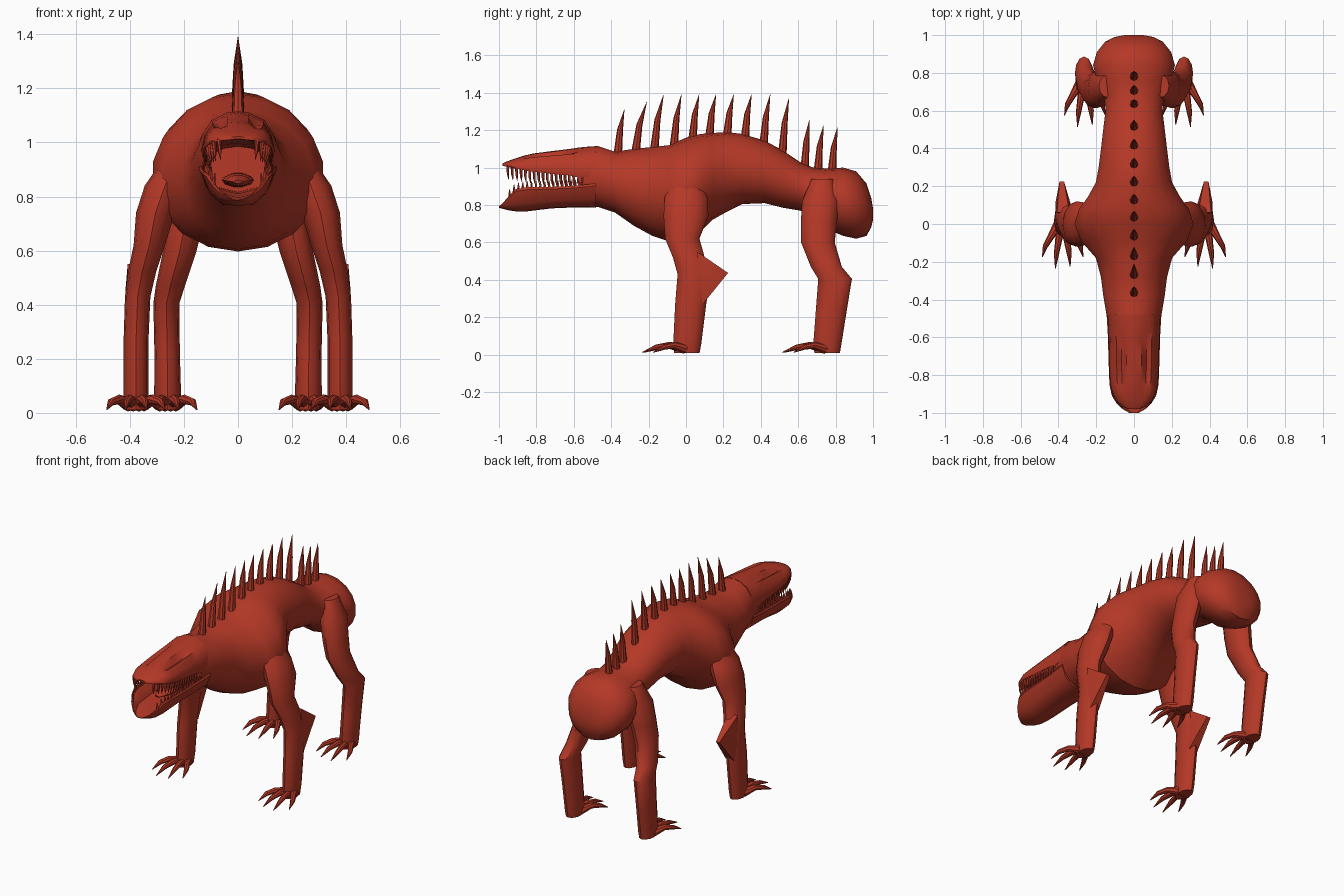
import bpy, bmesh, math
from mathutils import Vector

red = bpy.data.materials.new("brick red")
red.diffuse_color = (0.46, 0.04, 0.02, 1)


def loft(bm, rings):
    """Skin a list of closed rings and cap both ends."""
    vs = [[bm.verts.new(p) for p in r] for r in rings]
    n = len(vs[0])
    for a, b in zip(vs, vs[1:]):
        for i in range(n):
            bm.faces.new((a[i], a[(i + 1) % n], b[(i + 1) % n], b[i]))
    bm.faces.new(vs[0])
    bm.faces.new(vs[-1])


def tube(bm, pts, radii, n=6):
    """Tapered tube along a path of points."""
    pts = [Vector(p) for p in pts]
    rings = []
    for i, (p, r) in enumerate(zip(pts, radii)):
        d = pts[min(i + 1, len(pts) - 1)] - pts[max(i - 1, 0)]
        q = d.to_track_quat('Z', 'Y')
        rings.append([p + q @ Vector((r * math.cos(t), r * math.sin(t), 0))
                      for t in (2 * math.pi * k / n for k in range(n))])
    loft(bm, rings)


def finish(bm, name, mirror=False, angle=40):
    bmesh.ops.recalc_face_normals(bm, faces=bm.faces)
    me = bpy.data.meshes.new(name)
    bm.to_mesh(me)
    bm.free()
    ob = bpy.data.objects.new(name, me)
    bpy.context.collection.objects.link(ob)
    me.materials.append(red)
    if mirror:
        m = ob.modifiers.new("mirror", 'MIRROR')
        m.use_mirror_merge = False
    bpy.ops.object.select_all(action='DESELECT')
    ob.select_set(True)
    bpy.context.view_layer.objects.active = ob
    bpy.ops.object.shade_smooth_by_angle(angle=math.radians(angle))
    return ob


def both_sides(half, y):
    """Closed ring from a half section whose ends lie on x = 0."""
    return [(x, y, z) for x, z in half] + [(-x, y, z) for x, z in half[-2:0:-1]]


def lerp_path(path, y):
    """Interpolate a table (y, ...) that is sorted by falling y."""
    for a, b in zip(path, path[1:]):
        if b[0] <= y <= a[0]:
            t = (a[0] - y) / (a[0] - b[0])
            return [u + (v - u) * t for u, v in zip(a, b)]


# Body from the back of the mouth to the rump: y, top, bottom, half width
body = [(-.555, 1.11, .79, .125), (-.47, 1.115, .79, .15), (-.38, 1.085, .76, .165),
        (-.28, 1.10, .69, .178), (-.18, 1.11, .635, .205), (-.09, 1.12, .605, .285),
        (0, 1.16, .597, .32), (.08, 1.18, .66, .295), (.14, 1.185, .72, .25), (.22, 1.19, .765, .205),
        (.3, 1.18, .805, .19), (.42, 1.145, .81, .175), (.52, 1.09, .785, .163),
        (.61, 1.03, .77, .152), (.68, 1.0, .74, .165), (.76, .995, .67, .2),
        (.84, 1.0, .635, .22), (.91, .98, .62, .2), (.965, .915, .635, .155),
        (.99, .84, .68, .105), (1.0, .78, .72, .05)]
bm = bmesh.new()
loft(bm, [[(w * math.sin(a), y, (t + b) / 2 + (t - b) / 2 * math.cos(a))
           for a in (2 * math.pi * k / 18 for k in range(18))] for y, t, b, w in body])
finish(bm, "body")

# Upper jaw with two long grooves on top: y, top, lip, half width, groove depth
upper = [(-.48, 1.115, .95, .14, 0), (-.57, 1.108, .945, .135, 0), (-.62, 1.10, .958, .134, .022),
         (-.72, 1.088, .967, .132, .028), (-.82, 1.075, .978, .128, .022), (-.87, 1.063, .987, .122, 0),
         (-.93, 1.043, .998, .098, 0), (-.965, 1.03, 1.006, .065, 0), (-.98, 1.022, 1.01, .03, 0)]
bm = bmesh.new()
rings = []
for y, t, l, w, g in upper:
    h = t - l
    rings.append(both_sides([(0, t), (w * .3, t - h * .03), (w * .5, t - h * .12 - g), (w * .7, t - h * .2),
                             (w * .92, t - h * .5), (w, l + h * .15), (w * .96, l), (w * .8, l + h * .05),
                             (w * .4, l + h * .2), (0, l + h * .25)], y))
loft(bm, rings)
finish(bm, "upper_jaw")

# Lower jaw, an open trough: y, lip, bottom, half width
lower = [(-.48, .915, .787, .145), (-.6, .902, .787, .138), (-.72, .897, .782, .135),
         (-.85, .895, .766, .13), (-.91, .885, .766, .117), (-.95, .845, .772, .092),
         (-.98, .81, .78, .06), (-1.0, .793, .785, .025)]
bm = bmesh.new()
rings = []
for y, l, b, w in lower:
    h = l - b
    rings.append(both_sides([(0, b), (w * .45, b + h * .03), (w * .8, b + h * .35), (w, l - h * .1), (w * .96, l),
                             (w * .87, l - h * .05), (w * .62, b + h * .42), (0, b + h * .25)], y))
loft(bm, rings)
finish(bm, "lower_jaw")

# Mouth corners closing the gap behind the teeth
bm = bmesh.new()
tube(bm, [(.11, -.56, .97), (.115, -.565, .92), (.115, -.56, .88)], [.02, .018, .02])
finish(bm, "mouth_corner", True)

# Teeth along both lips
bm = bmesh.new()
for k in range(16):
    y = -.60 - k * .0235
    _, t, l, w, g = lerp_path(upper, y)
    tube(bm, [(w * .9, y, l + .01), (w * .88, y, l - .035), (w * .84, y + .004, l - .066)], [.009, .007, .001], 5)
    y += .01
    _, l, b, w = lerp_path(lower, y)
    tube(bm, [(w * .92, y, l - .01), (w * .9, y, l + .012), (w * .88, y, l + .034)], [.008, .006, .001], 5)
finish(bm, "teeth", True)

# Tongue
bm = bmesh.new()
tube(bm, [(0, -.53, .86), (0, -.65, .86), (0, -.76, .855), (0, -.82, .845)], [.06, .055, .045, .015], 10)
for v in bm.verts:
    v.co.z = .862 + (v.co.z - .862) * .45
finish(bm, "tongue")

# Spines along the back: base y, tip y, tip z
spines = [(-.365, -.33, 1.31), (-.27, -.21, 1.35), (-.17, -.12, 1.39), (-.065, -.025, 1.39),
          (.035, .07, 1.39), (.125, .16, 1.39), (.22, .255, 1.39), (.315, .35, 1.39),
          (.415, .45, 1.39), (.515, .55, 1.37), (.635, .66, 1.255), (.705, .735, 1.225), (.78, .81, 1.215)]
bm = bmesh.new()
for y, ty, tz in spines:
    z = lerp_path(body[::-1], y)[1] - .02
    tube(bm, [(0, y, z), (0, y + (ty - y) * .35, z + (tz - z) * .55), (0, ty, tz)], [.023, .016, .001], 8)
finish(bm, "back_spines")


# Legs: x, y, z, half width, half depth of each level
def leg(name, levels):
    bm = bmesh.new()
    loft(bm, [[(x + rx * math.cos(a), y + ry * math.sin(a), z)
               for a in (2 * math.pi * k / 12 for k in range(12))] for x, y, z, rx, ry in levels])
    finish(bm, name + "_leg", True)
    # Four clawed toes
    cx, cy = levels[-1][:2]
    bm = bmesh.new()
    for o, d in ((-.105, .18), (-.038, .23), (.038, .24), (.105, .18)):
        tube(bm, [(cx + .25 * o, cy - .01, .03), (cx + .6 * o, cy - d * .4, .05),
                  (cx + .88 * o, cy - d * .68, .04), (cx + 1.03 * o, cy - d, .012)],
             [.026, .018, .014, .002], 8)
    finish(bm, name + "_toes", True)


leg("front", [(.22, 0, .95, .05, .07), (.27, 0, .84, .075, .115), (.305, .0, .74, .072, .12),
              (.328, -.02, .62, .058, .092), (.355, .015, .52, .052, .085), (.371, .045, .43, .047, .09),
              (.377, .025, .27, .046, .083), (.377, .007, .06, .046, .075), (.377, .005, .01, .04, .068)])
leg("hind", [(.14, .73, .94, .045, .06), (.175, .72, .82, .07, .1), (.195, .71, .7, .067, .096),
             (.215, .705, .6, .062, .09), (.25, .75, .47, .054, .083), (.265, .797, .405, .048, .09),
             (.262, .775, .22, .047, .082), (.26, .755, .05, .05, .075), (.26, .755, .01, .044, .068)])

# Elbow spur behind each front leg
bm = bmesh.new()
for x, y, z in ((.034, .06, .55), (.04, .11, .45), (.04, .05, .3), (.03, .09, .27), (.012, .225, .437)):
    for s in (-1, 1):
        bm.verts.new((.374 + s * x + .05 * (y - .06), y, z))
bmesh.ops.convex_hull(bm, input=bm.verts)
finish(bm, "elbow_spur", True)
